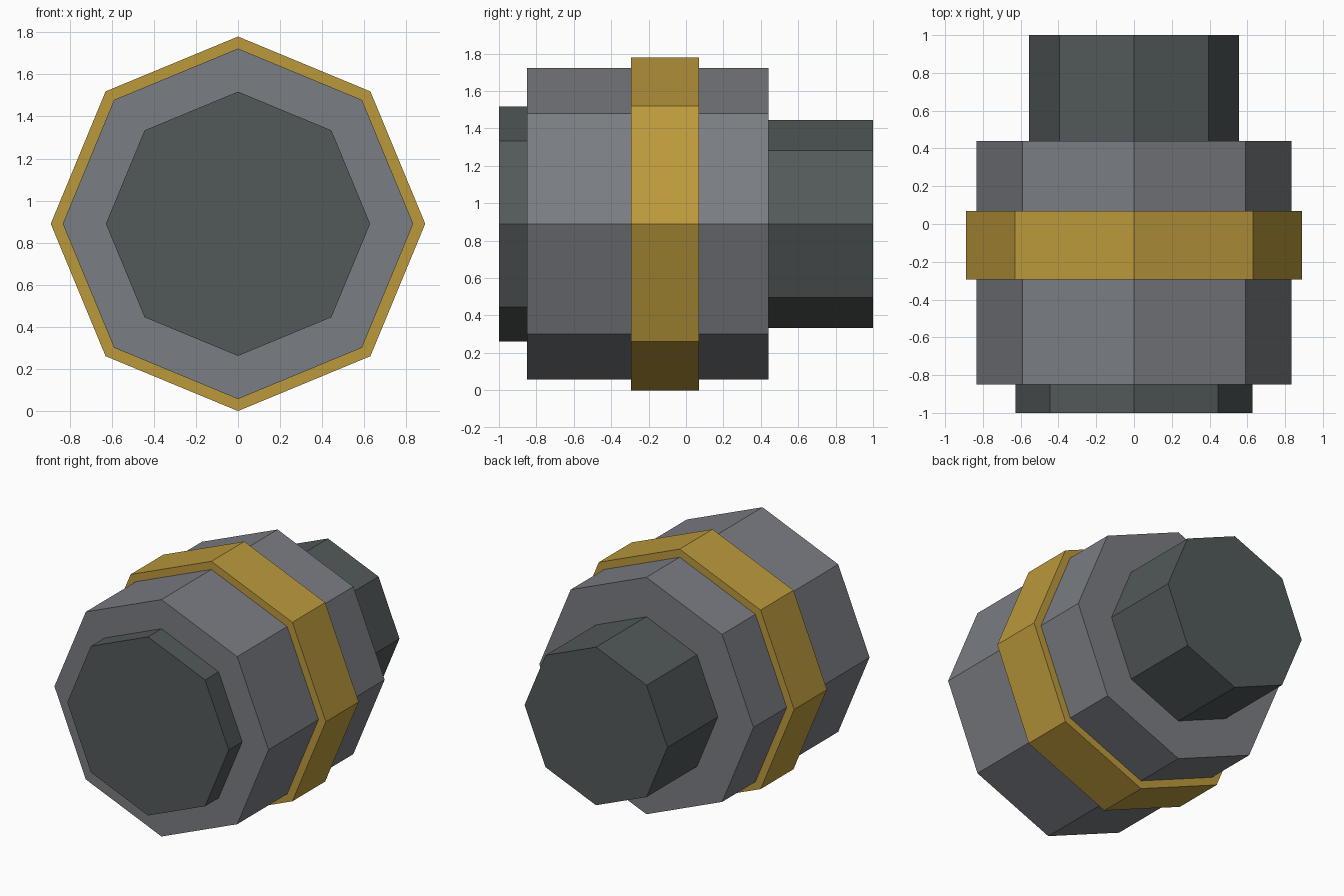
import bpy
import math

if "Cube" in bpy.data.objects:
    bpy.data.objects.remove(bpy.data.objects["Cube"])

AXIS_HEIGHT = 0.89


def material(name, color):
    mat = bpy.data.materials.new(name)
    mat.diffuse_color = (*color, 1.0)
    mat.use_nodes = True
    mat.node_tree.nodes["Principled BSDF"].inputs["Base Color"].default_value = mat.diffuse_color
    return mat


def octagon_drum(name, radius, y_start, y_end, mat):
    """Flat-sided drum lying along y, with a corner pointing straight up."""
    bpy.ops.mesh.primitive_cylinder_add(
        vertices=8, radius=radius, depth=y_end - y_start,
        location=(0, (y_start + y_end) / 2, AXIS_HEIGHT),
        rotation=(math.radians(90), 0, 0))
    obj = bpy.context.object
    obj.name = name
    obj.data.materials.append(mat)
    return obj


grey = material("steel grey", (0.195, 0.205, 0.225))
dark = material("dark grey", (0.086, 0.1, 0.1))
gold = material("gold", (0.50, 0.32, 0.045))

# Main housing
octagon_drum("body", 0.833, -0.85, 0.44, grey)
# Raised band around the housing
octagon_drum("band", 0.89, -0.295, 0.07, gold)
# Short front plug and longer rear plug
octagon_drum("front_cap", 0.628, -1.0, -0.85, dark)
octagon_drum("rear_plug", 0.556, 0.44, 1.0, dark)
